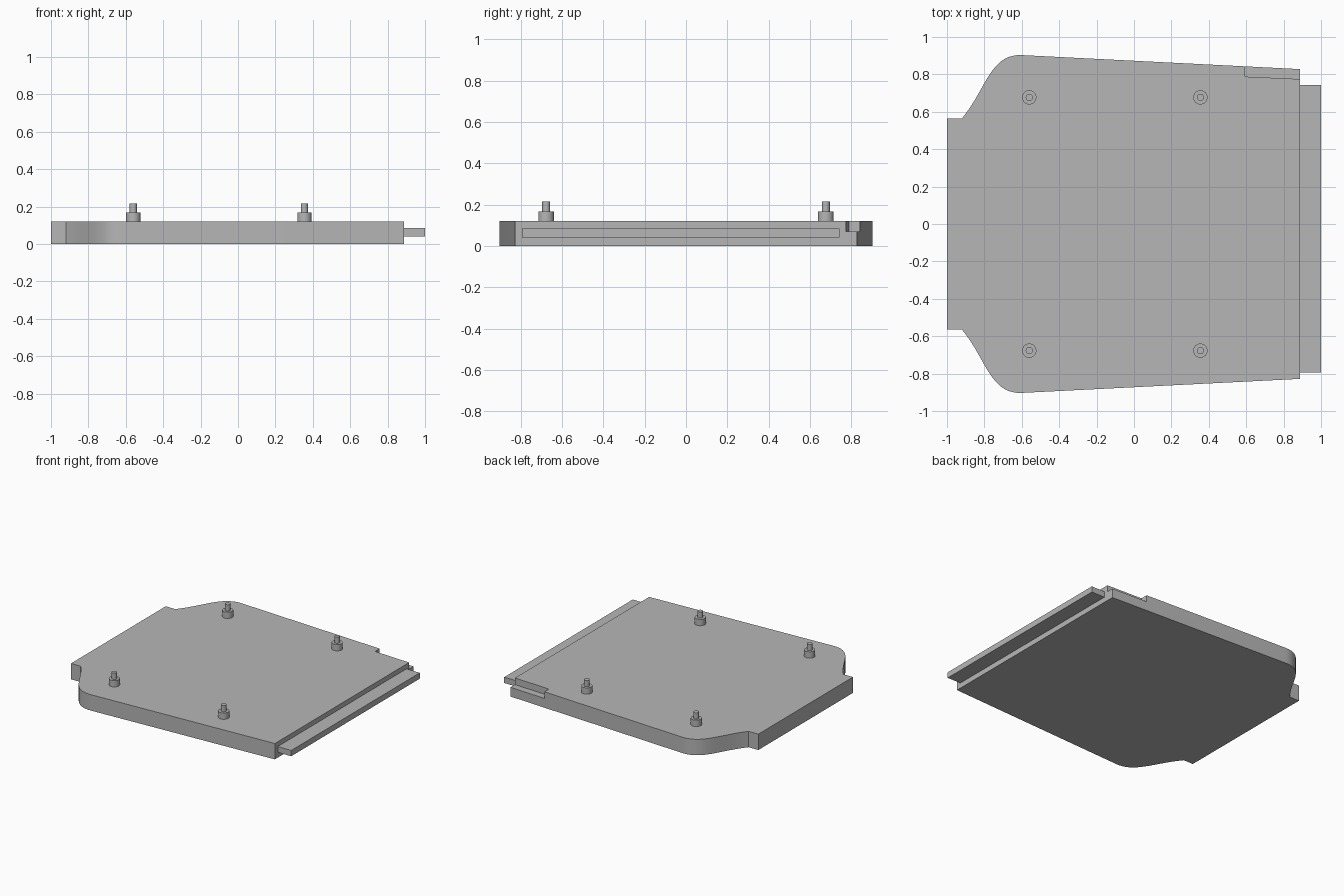
import bpy
import math
from mathutils import Vector
from mathutils.geometry import interpolate_bezier

old = bpy.data.objects.get("Cube")
if old:
    bpy.data.objects.remove(old, do_unlink=True)

THICK = 0.12
END_X = 0.888

grey = bpy.data.materials.new("plain grey")
grey.use_nodes = True
colour = (0.47, 0.47, 0.47, 1)
grey.diffuse_color = colour
grey.node_tree.nodes["Principled BSDF"].inputs["Base Color"].default_value = colour


def prism(name, outline, z0, z1):
    """Extrude a counter-clockwise outline from z0 to z1."""
    n = len(outline)
    verts = [(x, y, z) for z in (z0, z1) for x, y in outline]
    faces = [tuple(reversed(range(n))), tuple(range(n, 2 * n))]
    faces += [(i, (i + 1) % n, n + (i + 1) % n, n + i) for i in range(n)]
    mesh = bpy.data.meshes.new(name)
    mesh.from_pydata(verts, [], faces)
    mesh.materials.append(grey)
    ob = bpy.data.objects.new(name, mesh)
    bpy.context.collection.objects.link(ob)
    return ob


def smooth(ob):
    bpy.ops.object.select_all(action="DESELECT")
    ob.select_set(True)
    bpy.context.view_layer.objects.active = ob
    bpy.ops.object.shade_smooth_by_angle(angle=math.radians(30))


# Plate outline: curved shoulder on one side, mirrored to the other
shoulder = interpolate_bezier(Vector((-0.92, 0.565)), Vector((-0.79, 0.72)),
                              Vector((-0.77, 0.91)), Vector((-0.60, 0.903)), 20)
half = [(END_X, 0.828)] + [(p[0], p[1]) for p in reversed(shoulder)] + [(-1, 0.565)]
outline = half + [(x, -y) for x, y in reversed(half)]
plate = prism("plate", outline, 0, THICK)

# Shallow step cut into the upper corner of the plate
cutter = prism("step_cutter",
               [(0.594, 0.788), (0.95, 0.772), (0.95, 1), (0.594, 1)], 0.07, 0.2)
cutter.hide_render = True
cut = plate.modifiers.new("step", "BOOLEAN")
cut.operation = "DIFFERENCE"
cut.solver = "EXACT"
cut.object = cutter
bpy.context.view_layer.objects.active = plate
bpy.ops.object.modifier_apply(modifier=cut.name)
bpy.data.objects.remove(cutter, do_unlink=True)
smooth(plate)

# Tongue along the end
prism("end_tongue", [(END_X, -0.793), (1, -0.793), (1, 0.743), (END_X, 0.743)],
      0.04, 0.084)


def disc(x, y, r, n=32):
    return [(x + r * math.cos(math.tau * i / n), y + r * math.sin(math.tau * i / n))
            for i in range(n)]


# Four stepped studs
for x, end in ((-0.56, "rear"), (0.355, "end")):
    for y, side in ((-0.677, "front"), (0.677, "back")):
        smooth(prism(f"stud_collar_{end}_{side}", disc(x, y, 0.038), THICK, 0.168))
        smooth(prism(f"stud_pin_{end}_{side}", disc(x, y, 0.019), 0.168, 0.215))
